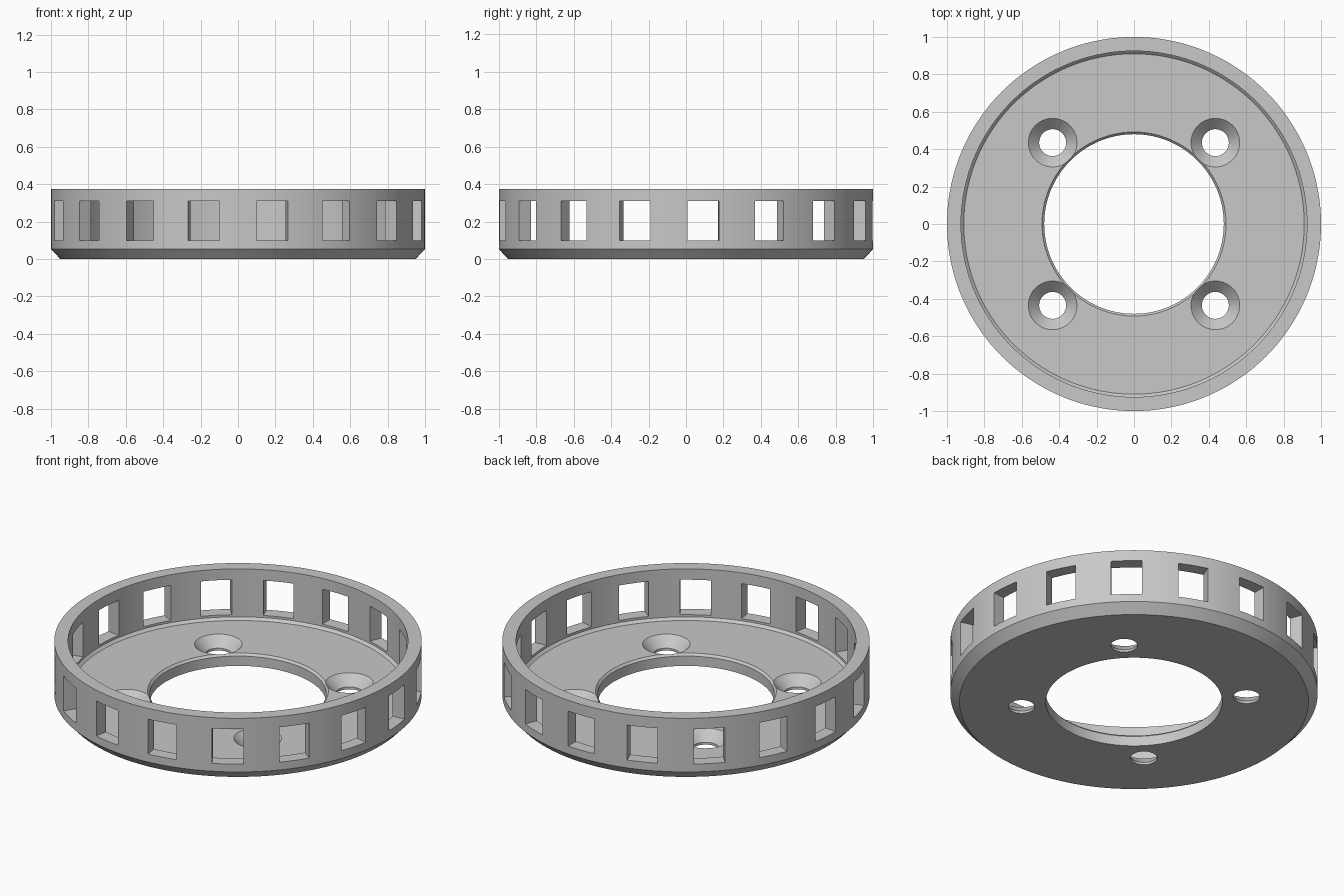
import bpy, bmesh, math
from mathutils import Matrix

if "Cube" in bpy.data.objects:
    bpy.data.objects.remove(bpy.data.objects["Cube"])

grey = bpy.data.materials.new("plain grey")
grey.diffuse_color = (0.58, 0.58, 0.58, 1)
grey.use_nodes = True
grey.node_tree.nodes["Principled BSDF"].inputs["Base Color"].default_value = grey.diffuse_color


def lathe(bm, profile, segments, x=0.0, y=0.0):
    """Revolve a closed (radius, height) outline about a vertical axis."""
    rings = []
    for i in range(segments):
        a = 2 * math.pi * i / segments
        rings.append([bm.verts.new((x + r * math.cos(a), y + r * math.sin(a), z))
                      for r, z in profile])
    n = len(profile)
    for i in range(segments):
        a, b = rings[i], rings[(i + 1) % segments]
        for j in range(n):
            k = (j + 1) % n
            if profile[j][0] == 0 and profile[k][0] == 0:
                continue
            bm.faces.new((a[j], b[j], b[k], a[k]))
    bmesh.ops.remove_doubles(bm, verts=bm.verts[:], dist=1e-6)


def make_object(name, bm):
    bmesh.ops.recalc_face_normals(bm, faces=bm.faces[:])
    mesh = bpy.data.meshes.new(name)
    bm.to_mesh(mesh)
    bm.free()
    mesh.materials.append(grey)
    obj = bpy.data.objects.new(name, mesh)
    bpy.context.collection.objects.link(obj)
    return obj


# Dish body: chamfered base, upright rim, bevelled floor edge and centre bore
bm = bmesh.new()
lathe(bm, [(0.48, 0), (0.95, 0), (1, 0.053), (1, 0.375), (0.925, 0.375),
           (0.925, 0.087), (0.91, 0.072), (0.492, 0.072), (0.48, 0.059)], 144)
body = make_object("ring_dish", bm)

# Seventeen rectangular windows around the rim
bm = bmesh.new()
for i in range(17):
    turn = Matrix.Rotation(math.pi / 2 + i * 2 * math.pi / 17, 4, 'Z')
    place = turn @ Matrix.Translation((0.96, 0, 0.205)) @ Matrix.Diagonal((0.24, 0.17, 0.21, 1))
    bmesh.ops.create_cube(bm, size=1, matrix=place)
windows = make_object("window_cutter", bm)

# Four countersunk screw holes in the floor
bm = bmesh.new()
for sx in (-1, 1):
    for sy in (-1, 1):
        lathe(bm, [(0, -0.1), (0.072, -0.1), (0.072, 0.014), (0.13, 0.072),
                   (0.13, 0.2), (0, 0.2)], 48, 0.435 * sx, 0.435 * sy)
holes = make_object("screw_hole_cutter", bm)

# Cut the openings
for cutter in (windows, holes):
    mod = body.modifiers.new(cutter.name, 'BOOLEAN')
    mod.operation = 'DIFFERENCE'
    mod.solver = 'EXACT'
    mod.object = cutter
    bpy.context.view_layer.objects.active = body
    bpy.ops.object.modifier_apply(modifier=mod.name)
    bpy.data.objects.remove(cutter)

# Smooth the round walls, keep edges crisp
bpy.ops.object.select_all(action='DESELECT')
body.select_set(True)
bpy.context.view_layer.objects.active = body
bpy.ops.object.shade_smooth_by_angle(angle=math.radians(25))
